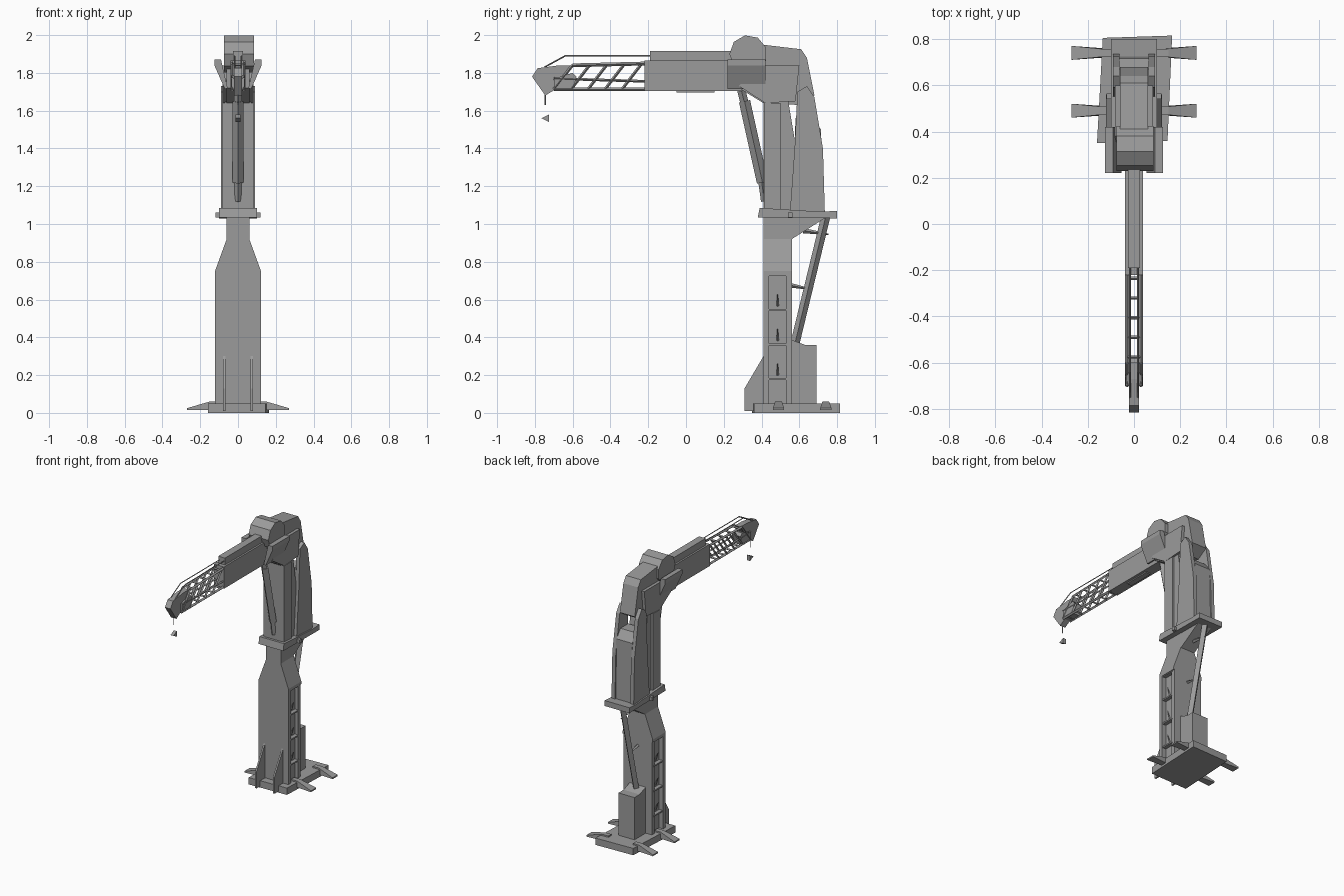
import bpy, bmesh, math
from mathutils import Vector

cube = bpy.data.objects.get("Cube")
if cube:
    bpy.data.objects.remove(cube, do_unlink=True)

grey = bpy.data.materials.new("steel_grey")
grey.use_nodes = True
GREY = (0.33, 0.33, 0.33, 1)
grey.diffuse_color = GREY
grey.node_tree.nodes["Principled BSDF"].inputs["Base Color"].default_value = GREY


def finish(name, bm):
    bmesh.ops.recalc_face_normals(bm, faces=bm.faces)
    mesh = bpy.data.meshes.new(name)
    bm.to_mesh(mesh)
    bm.free()
    mesh.materials.append(grey)
    ob = bpy.data.objects.new(name, mesh)
    bpy.context.collection.objects.link(ob)
    return ob


def prism(name, pts, lo, hi, axis="x"):
    """Extrude a profile: (y, z) along x, (x, z) along y, or (x, y) along z."""
    bm = bmesh.new()
    place = {"x": lambda a, b, t: (t, a, b),
             "y": lambda a, b, t: (a, t, b),
             "z": lambda a, b, t: (a, b, t)}[axis]
    rings = [[bm.verts.new(place(a, b, t)) for a, b in pts] for t in (lo, hi)]
    n = len(pts)
    for ring in rings:
        bm.faces.new(ring)
    for i in range(n):
        j = (i + 1) % n
        bm.faces.new((rings[0][i], rings[0][j], rings[1][j], rings[1][i]))
    return finish(name, bm)


def box(name, x, y, z):
    return prism(name, [(y[0], z[0]), (y[1], z[0]), (y[1], z[1]), (y[0], z[1])], *x)


def beam(name, p, q, r, r2=None, sides=4):
    """Straight bar from p to q, optionally tapered."""
    p, q = Vector(p), Vector(q)
    bm = bmesh.new()
    bmesh.ops.create_cone(bm, cap_ends=True, segments=sides, radius1=r,
                          radius2=r if r2 is None else r2, depth=(q - p).length)
    bmesh.ops.rotate(bm, verts=bm.verts,
                     matrix=Vector((0, 0, 1)).rotation_difference(q - p).to_matrix())
    bmesh.ops.translate(bm, verts=bm.verts, vec=(p + q) / 2)
    return finish(name, bm)


SIDES = (("left", 1), ("right", -1))

# Base plate and four tapered outrigger feet
prism("base_plate", [(-.16, .35), (.145, .36), (.165, .815), (-.135, .805)], 0, .05, "z")
for side, s in SIDES:
    for end, y in (("front", .49), ("rear", .74)):
        foot = prism(f"{end}_{side}_foot",
                     [(s * .1, .06), (s * .15, .06), (s * .27, .025), (s * .27, .015), (s * .1, .015)],
                     y - .03, y + .03, "y")
        for v in foot.data.vertices:
            if abs(v.co.x) < .2:
                v.co.y = y + (v.co.y - y) * .6
    # Triangular stiffeners in front of the column
    prism(f"{side}_gusset", [(.31, .01), (.31, .13), (.41, .3), (.43, .01)],
          s * .073 - .006, s * .073 + .006)

# Lower column: recessed core between two wide flanges
box("column_core", (-.09, .09), (.43, .54), (.04, .74))
box("column_front_flange", (-.122, .122), (.41, .44), (.04, .75))
box("column_rear_flange", (-.115, .115), (.53, .56), (.04, .75))
prism("column_taper", [(-.122, .73), (.122, .73), (.122, .75), (.06, .92), (.06, 1.04),
                       (-.06, 1.04), (-.06, .92), (-.122, .75)], .41, .56, "y")
prism("column_rear_bracket", [(.45, .9), (.56, .92), (.75, 1.04), (.45, 1.04)], -.058, .058)

# Side ladder ledges and pegs
for side, s in SIDES:
    for i in range(4):
        z = .18 + i * .183
        box(f"{side}_ladder_ledge_{i}", sorted((s * .08, s * .118)), (.43, .54), (z - .005, z + .005))
        if i < 3:
            beam(f"{side}_ladder_peg_{i}", (s * .09, .485, z + .02), (s * .115, .485, z + .08), .007, .002)

# Counterweight with a sloped roof, and the long rear brace
prism("counterweight", [(.55, .04), (.69, .04), (.69, .36), (.63, .36), (.55, .39)], -.065, .065)
beam("rear_brace", (0, .575, .36), (0, .74, 1.04), .024)
beam("rear_brace_lower_stay", (0, .53, .68), (0, .66, .655), .014, .004)
beam("rear_brace_upper_stay", (0, .62, .965), (0, .755, .945), .014, .004)

# Turning platform
prism("platform", [(.38, 1.035), (.8, 1.03), (.8, 1.07), (.72, 1.065), (.39, 1.085)], -.1, .1)

# Upper tower: front mast, rear casing and two swept side plates
prism("front_mast", [(.41, 1.06), (.575, 1.06), (.575, 1.45), (.54, 1.66), (.41, 1.66)], -.068, .068)
prism("rear_casing", [(.56, 1.06), (.725, 1.06), (.715, 1.5), (.67, 1.56), (.58, 1.56)], -.065, .065)
for side, s in SIDES:
    prism(f"{side}_swept_plate", [(.55, 1.06), (.735, 1.06), (.725, 1.4), (.68, 1.67), (.64, 1.73),
                                  (.59, 1.7), (.575, 1.4)], s * .062, s * .09)
    prism(f"{side}_mast_rib", [(.415, 1.06), (.5, 1.06), (.5, 1.64), (.415, 1.64)], s * .06, s * .082)

# Lift ram between the tower and the boom
beam("ram_rod", (0, .415, 1.12), (0, .39, 1.3), .018)
beam("ram_sleeve", (0, .405, 1.22), (0, .31, 1.65), .03)
beam("ram_head", (0, .315, 1.62), (0, .29, 1.72), .022)

# Knuckle, with cheek plates and the winch drum
prism("knuckle", [(.41, 1.64), (.6, 1.63), (.68, 1.68), (.64, 1.88), (.61, 1.925), (.4, 1.95),
                  (.28, 1.86), (.28, 1.72)], -.06, .06)
for side, s in SIDES:
    prism(f"{side}_cheek", [(.28, 1.73), (.42, 1.64), (.58, 1.65), (.6, 1.84), (.38, 1.84)],
          s * .05, s * .082)
    # Splayed shoulder wings
    prism(f"{side}_wing", [(s * .055, 1.72), (s * .07, 1.715), (s * .125, 1.84), (s * .125, 1.87),
                           (s * .09, 1.87)], .22, .42, "y")
    box(f"{side}_valve", sorted((s * .085, s * .12)), (.54, .565), (1.035, 1.06))
drum = [(.33 + .1 * math.cos(a), 1.9 + .1 * math.sin(a))
        for a in [math.tau * (i + .5) / 9 for i in range(9)]]
prism("winch_drum", drum, -.075, .085)

# Boom box with its top rail
box("boom_box", (-.04, .04), (-.22, .3), (1.705, 1.865))
box("boom_top_rail", (-.027, .027), (-.19, .3), (1.86, 1.915))
box("boom_underside_pad", (-.02, .02), (-.05, .15), (1.697, 1.71))

# Lattice boom extension
for side, s in SIDES:
    x = s * .03
    beam(f"{side}_bottom_chord", (x, -.7, 1.713), (x, -.2, 1.713), .01)
    beam(f"{side}_top_chord", (x, -.6, 1.84), (x, -.2, 1.85), .01)
    beam(f"{side}_middle_chord", (x, -.7, 1.77), (x, -.2, 1.755), .007)
    for i in range(5):
        y = -.7 + i * .09
        beam(f"{side}_diagonal_{i}", (x, y, 1.712), (x, y + .1, 1.842), .008)
    beam(f"{side}_stay_rod", (s * .018, -.64, 1.89), (s * .018, -.18, 1.89), .004)
    beam(f"{side}_stay_link", (s * .018, -.75, 1.83), (s * .018, -.64, 1.89), .004)
for i in range(6):
    y = -.66 + i * .085
    beam(f"bottom_tie_{i}", (-.03, y, 1.713), (.03, y, 1.713), .007)
    if i:
        beam(f"top_tie_{i}", (-.03, y, 1.842), (.03, y, 1.842), .007)

# Pointed boom tip, cable and hook weight
prism("boom_tip", [(-.815, 1.78), (-.785, 1.825), (-.67, 1.84), (-.6, 1.84), (-.68, 1.72),
                   (-.745, 1.68)], -.022, .022)
prism("tip_collar", [(-.7, 1.71), (-.6, 1.71), (-.58, 1.78), (-.6, 1.8), (-.7, 1.77)], -.035, .035)
beam("cable", (0, -.745, 1.63), (0, -.745, 1.7), .003)
prism("hook_weight", [(-.765, 1.56), (-.725, 1.58), (-.725, 1.54)], -.012, .012)
